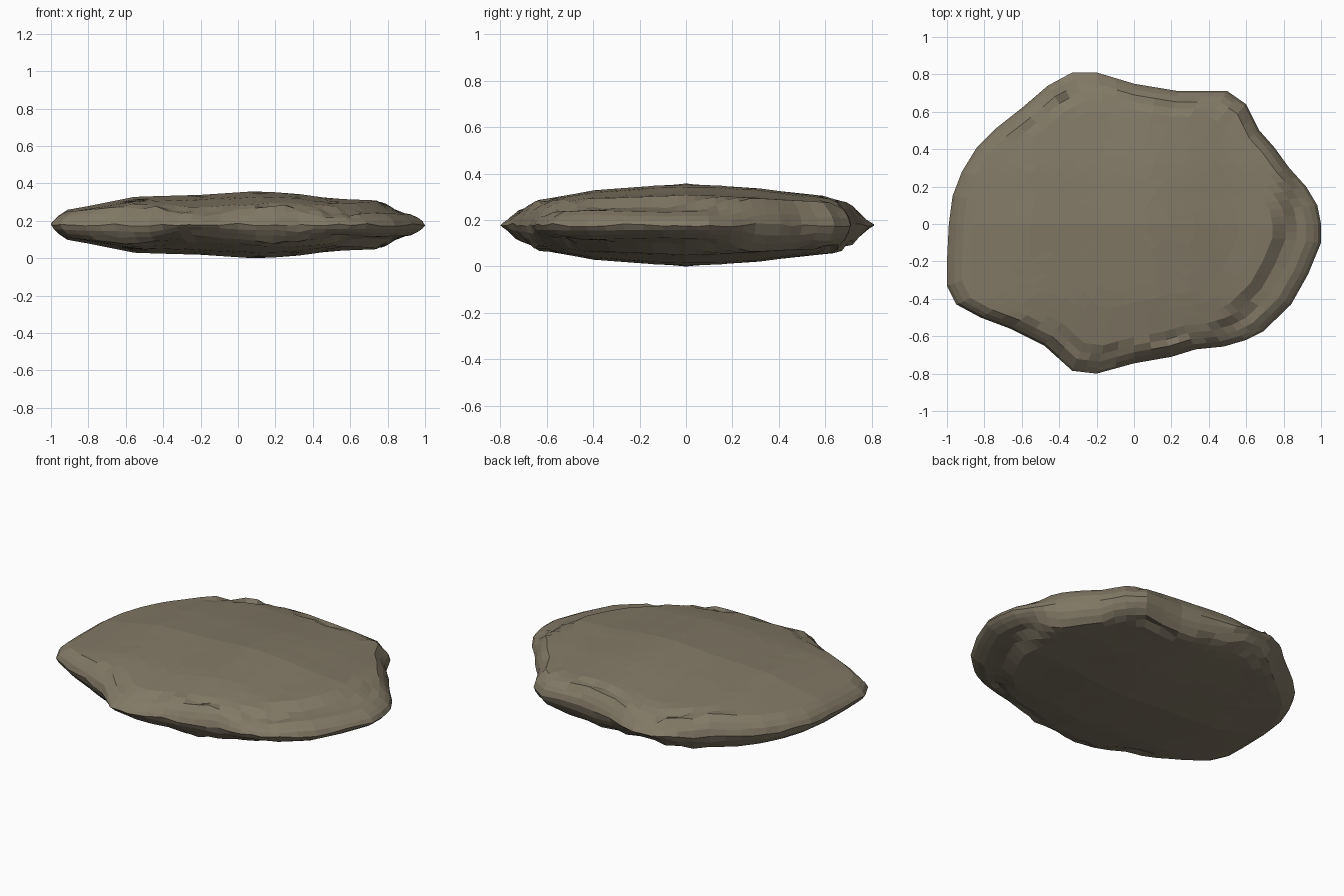
import bpy, bmesh, random
from mathutils import Vector

random.seed(4)
cube = bpy.data.objects.get("Cube")
if cube:
    bpy.data.objects.remove(cube, do_unlink=True)

MID = 0.185

# Irregular outline of the slab, counter-clockwise
OUTLINE = [(1, 0), (.98, .1), (.92, .2), (.83, .3), (.75, .41), (.67, .5), (.6, .64),
           (.5, .71), (.24, .71), (0, .75), (-.2, .81), (-.33, .81), (-.46, .74),
           (-.6, .62), (-.74, .51), (-.84, .41), (-.92, .28), (-.97, .15), (-.99, 0),
           (-1, -.2), (-1, -.33), (-.95, -.43), (-.82, -.5), (-.66, -.56), (-.48, -.65),
           (-.33, -.785), (-.2, -.8), (0, -.745), (.2, -.71), (.33, -.67), (.48, -.655),
           (.6, -.62), (.69, -.575), (.84, -.43), (.93, -.27), (1, -.1)]

# Half thickness along the length and along the depth
ALONG_X = [(-1, .05), (-.97, .07), (-.8, .1), (-.55, .15), (-.2, .16), (.1, .18),
           (.3, .168), (.5, .14), (.75, .13), (1, .08)]
ALONG_Y = [(-.81, .02), (-.74, .06), (-.65, .105), (-.4, .15), (0, .18), (.3, .16),
           (.6, .125), (.72, .095), (.75, .055), (.81, .02)]


def lookup(table, v):
    for (a, p), (b, q) in zip(table, table[1:]):
        if v <= b:
            return p + (q - p) * max(0, (v - a) / (b - a))
    return table[-1][1]


def smooth(t):
    t = min(1, max(0, t))
    return t * t * (3 - 2 * t)


def half_thickness(x, y, s):
    h = lookup(ALONG_X, x) * lookup(ALONG_Y, y) / .18
    # curved step down to the thin lip on the left side
    crease = .83 - .62 * min(0, y - .2) ** 2
    h *= 1 - .4 * smooth((x - crease + .05) / .1)
    # rounded rim
    return h * min(1, (1 - s) / .07) ** .55


# Subdivide the outline once so the facets stay fine
rim = []
for a, b in zip(OUTLINE, OUTLINE[1:] + OUTLINE[:1]):
    rim += [Vector(a), (Vector(a) + Vector(b)) / 2]

bm = bmesh.new()
n = len(rim)
edge = [bm.verts.new((p.x, p.y, MID + random.uniform(-.008, .008))) for p in rim]
LEVELS = (.985, .96, .92, .87, .81, .74, .66, .56, .45, .33, .2, .08)

for side in (1, -1):
    previous = edge
    for s in LEVELS:
        ring = []
        for p in rim:
            x, y = p * s
            h = half_thickness(x, y, s)
            # chipped facets on the front and back corners of the rim
            if s > .85 and abs(y) > .5:
                h *= random.uniform(.8, 1.05)
            ring.append(bm.verts.new((x, y, MID + side * h)))
        for i in range(n):
            j = (i + 1) % n
            bm.faces.new((previous[i], previous[j], ring[j], ring[i]))
        previous = ring
    top = bm.verts.new((0, 0, MID + side * half_thickness(0, 0, 0)))
    for i in range(n):
        bm.faces.new((previous[i], previous[(i + 1) % n], top))

bmesh.ops.recalc_face_normals(bm, faces=bm.faces)
low = min(v.co.z for v in bm.verts)
bmesh.ops.translate(bm, verts=bm.verts, vec=(0, 0, -low))
mesh = bpy.data.meshes.new("flat_rock")
bm.to_mesh(mesh)
bm.free()
rock = bpy.data.objects.new("flat_rock", mesh)
bpy.context.collection.objects.link(rock)

# Grey-brown stone
stone = bpy.data.materials.new("stone")
stone.use_nodes = True
color = (.223, .191, .133, 1)
stone.diffuse_color = color
shader = next(node for node in stone.node_tree.nodes if node.type == 'BSDF_PRINCIPLED')
shader.inputs["Base Color"].default_value = color
shader.inputs["Roughness"].default_value = .9
mesh.materials.append(stone)
